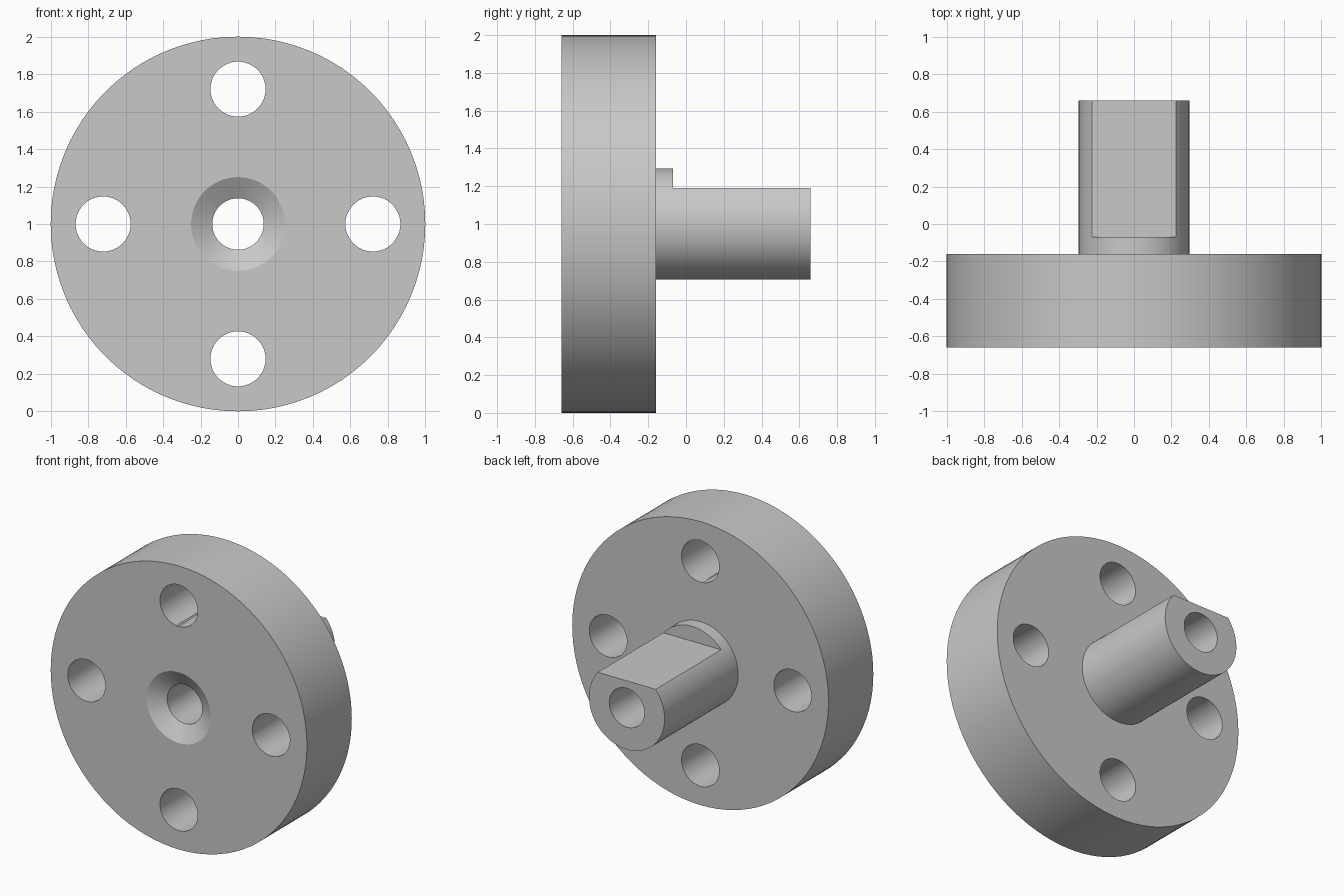
import bpy
import bmesh
from math import pi, cos, sin, radians
from mathutils import Matrix

cube = bpy.data.objects.get("Cube")
if cube:
    bpy.data.objects.remove(cube, do_unlink=True)

SEGMENTS = 96
AXIS_Z = 1.0
FRONT, FLANGE_BACK, FLAT_START, BACK = -0.66, -0.16, -0.07, 0.66
FLANGE_R, SHAFT_R, BORE_R, SINK_R = 1.0, 0.295, 0.137, 0.25
SINK_DEPTH = 0.066
HOLE_R, HOLE_CIRCLE = 0.147, 0.72
FLAT_Z = 1.19

steel = bpy.data.materials.new("light_grey_metal")
steel.use_nodes = True
grey = (0.58, 0.58, 0.58, 1)
steel.diffuse_color = grey
steel.node_tree.nodes["Principled BSDF"].inputs["Base Color"].default_value = grey


def add_object(name, bm):
    bmesh.ops.recalc_face_normals(bm, faces=bm.faces)
    mesh = bpy.data.meshes.new(name)
    bm.to_mesh(mesh)
    bm.free()
    mesh.materials.append(steel)
    obj = bpy.data.objects.new(name, mesh)
    bpy.context.collection.objects.link(obj)
    return obj


def lathe(name, profile):
    """Revolve a closed (radius, y) profile around the horizontal axis."""
    bm = bmesh.new()
    rings = []
    for i in range(SEGMENTS):
        a = 2 * pi * i / SEGMENTS
        rings.append([bm.verts.new((r * sin(a), y, AXIS_Z + r * cos(a)))
                      for r, y in profile])
    count = len(profile)
    for i in range(SEGMENTS):
        here, there = rings[i], rings[(i + 1) % SEGMENTS]
        for j in range(count):
            k = (j + 1) % count
            bm.faces.new((here[j], here[k], there[k], there[j]))
    return add_object(name, bm)


# Flange and shaft in one turned body, with a countersunk through bore
hub = lathe("flanged_shaft", [
    (SINK_R, FRONT), (FLANGE_R, FRONT), (FLANGE_R, FLANGE_BACK),
    (SHAFT_R, FLANGE_BACK), (SHAFT_R, BACK), (BORE_R, BACK),
    (BORE_R, FRONT + SINK_DEPTH)])

# Cutter for the four bolt holes
bm = bmesh.new()
for i in range(4):
    a = i * pi / 2
    place = (Matrix.Translation((HOLE_CIRCLE * cos(a), (FRONT + FLANGE_BACK) / 2,
                                 AXIS_Z + HOLE_CIRCLE * sin(a)))
             @ Matrix.Rotation(pi / 2, 4, "X"))
    bmesh.ops.create_cone(bm, cap_ends=True, segments=48, radius1=HOLE_R,
                          radius2=HOLE_R, depth=0.7, matrix=place)
bolt_holes = add_object("bolt_hole_cutter", bm)

# Cutter for the flat along the top of the shaft
bm = bmesh.new()
bmesh.ops.create_cube(bm, size=1, matrix=Matrix.Translation(
    (0, FLAT_START + 0.5, FLAT_Z + 0.5)))
shaft_flat = add_object("shaft_flat_cutter", bm)

bpy.ops.object.select_all(action="DESELECT")
bpy.context.view_layer.objects.active = hub
hub.select_set(True)
for cutter in (bolt_holes, shaft_flat):
    cutter.hide_render = True
    mod = hub.modifiers.new(cutter.name, "BOOLEAN")
    mod.operation = "DIFFERENCE"
    mod.solver = "EXACT"
    mod.object = cutter
    bpy.ops.object.modifier_apply(modifier=mod.name)
    bpy.data.objects.remove(cutter, do_unlink=True)

bpy.ops.object.shade_smooth_by_angle(angle=radians(25))
